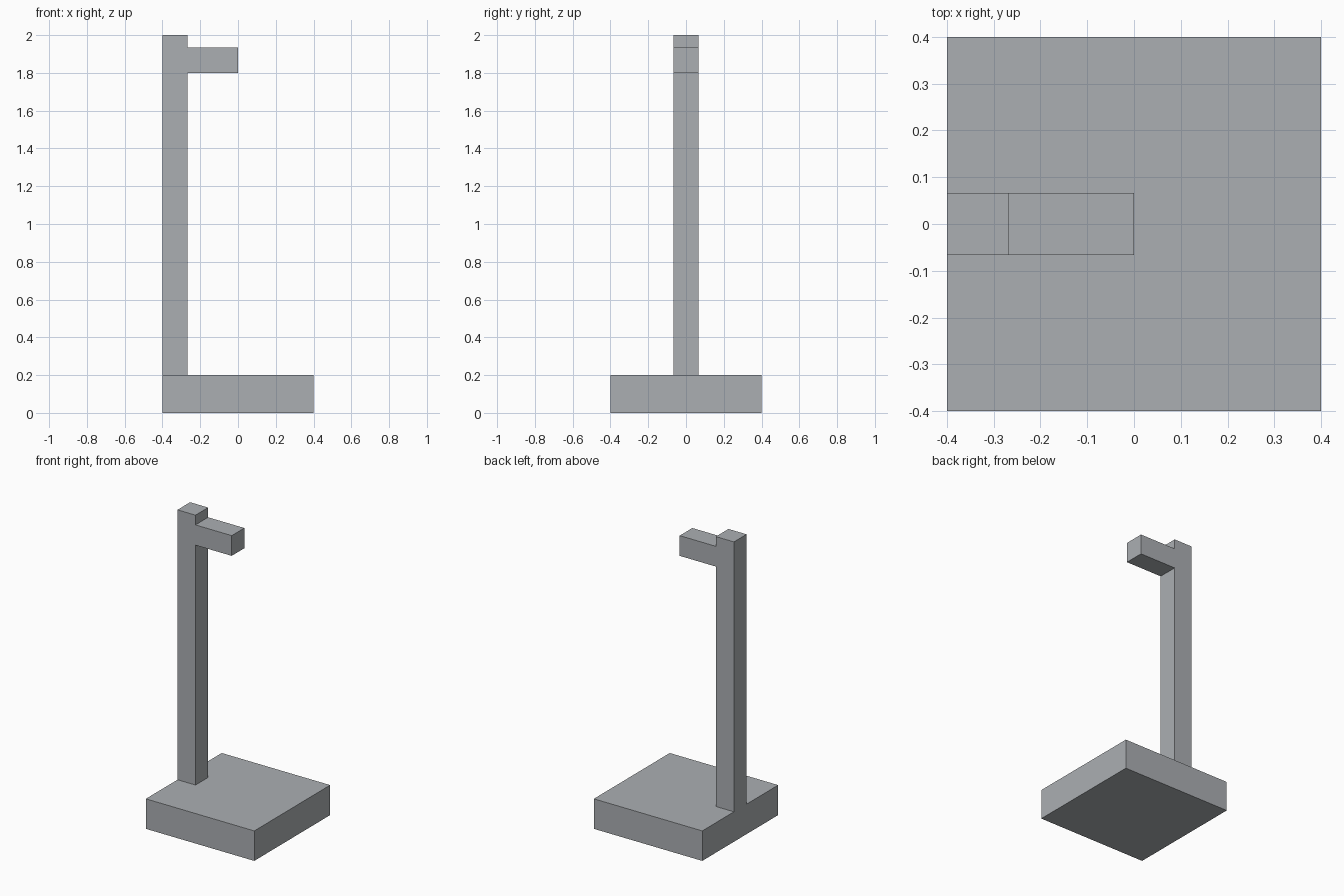
import bpy
import bmesh

cube = bpy.data.objects.get("Cube")
if cube:
    bpy.data.objects.remove(cube, do_unlink=True)

# Single flat grey
grey = bpy.data.materials.new("grey")
grey.use_nodes = True
colour = (0.41, 0.43, 0.45, 1.0)
grey.diffuse_color = colour
grey.node_tree.nodes["Principled BSDF"].inputs["Base Color"].default_value = colour


def extruded_profile(name, profile, depth):
    """Extrude an (x, z) outline along y, centred on y = 0."""
    bm = bmesh.new()
    face = bm.faces.new([bm.verts.new((x, -depth / 2, z)) for x, z in profile])
    result = bmesh.ops.extrude_face_region(bm, geom=[face])
    verts = [v for v in result["geom"] if isinstance(v, bmesh.types.BMVert)]
    bmesh.ops.translate(bm, verts=verts, vec=(0, depth, 0))
    bmesh.ops.recalc_face_normals(bm, faces=bm.faces)
    mesh = bpy.data.meshes.new(name)
    bm.to_mesh(mesh)
    bm.free()
    mesh.materials.append(grey)
    obj = bpy.data.objects.new(name, mesh)
    bpy.context.collection.objects.link(obj)
    return obj


# Square base slab
extruded_profile("base", [(-0.4, 0), (0.4, 0), (0.4, 0.2), (-0.4, 0.2)], 0.8)

# Upright post with a short arm near the top, in one piece
back, front, tip = -0.4, -0.267, 0.0
extruded_profile("post_and_arm", [
    (back, 0.2), (front, 0.2), (front, 1.8), (tip, 1.8),
    (tip, 1.935), (front, 1.935), (front, 2.0), (back, 2.0),
], 0.133)
